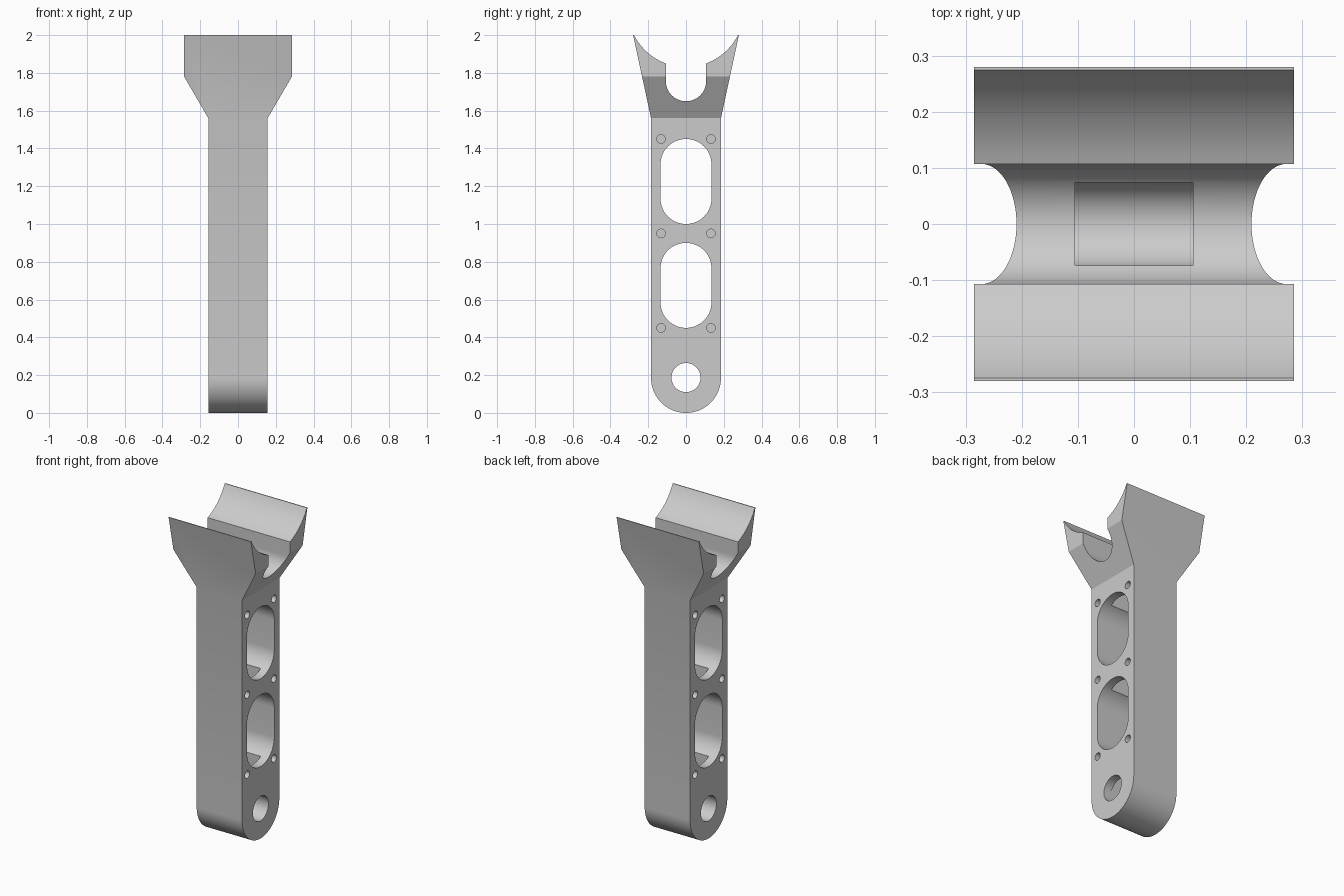
import bpy, bmesh
from math import sin, cos, pi, atan2, hypot, radians

cube = bpy.data.objects.get("Cube")
if cube:
    bpy.data.objects.remove(cube, do_unlink=True)

grey = bpy.data.materials.new("plain grey")
grey.use_nodes = True
colour = (0.6, 0.6, 0.6, 1)
grey.diffuse_color = colour
grey.node_tree.nodes["Principled BSDF"].inputs["Base Color"].default_value = colour


def arc(cy, cz, r, a0, a1, n=32):
    return [(cy + r * cos(a0 + (a1 - a0) * i / n), cz + r * sin(a0 + (a1 - a0) * i / n))
            for i in range(n + 1)]


def prism(name, outline, low, high, axis="x"):
    """Extrude a 2D outline along x (outline in y, z) or along y (outline in x, z)."""
    bm = bmesh.new()
    place = (lambda a, b, t: (t, a, b)) if axis == "x" else (lambda a, b, t: (a, t, b))
    face = bm.faces.new([bm.verts.new(place(a, b, low)) for a, b in outline])
    out = bmesh.ops.extrude_face_region(bm, geom=[face])
    moved = [v for v in out["geom"] if isinstance(v, bmesh.types.BMVert)]
    bmesh.ops.translate(bm, verts=moved, vec=place(0, 0, high - low))
    bmesh.ops.recalc_face_normals(bm, faces=bm.faces)
    mesh = bpy.data.meshes.new(name)
    bm.to_mesh(mesh)
    bm.free()
    mesh.materials.append(grey)
    obj = bpy.data.objects.new(name, mesh)
    bpy.context.collection.objects.link(obj)
    return obj


def box(w, z0, z1):
    return [(-w, z0), (w, z0), (w, z1), (-w, z1)]


def slot(z0, z1, r):
    return arc(0, z1 - r, r, 0, pi) + arc(0, z0 + r, r, pi, 2 * pi)


def circle(y, z, r, n=32):
    return arc(y, z, r, 0, 2 * pi, n)[:-1]


# Side outline: round foot, straight shank, flared fork with a saddle and U notch
half, top_y, notch, notch_z = 0.185, 0.28, 0.107, 1.757
saddle_z, saddle_r = 2.139, 0.308
tip = atan2(2 - saddle_z, 0.275)
lip = atan2(1.85 - saddle_z, notch)
outline = arc(0, half, half, pi, 2 * pi)
outline += [(half, 1.56), (top_y, 2)]
outline += arc(0, saddle_z, saddle_r, tip, lip, 16)
outline += arc(0, notch_z, notch, 0, -pi)
outline += arc(0, saddle_z, saddle_r, pi - lip, pi - tip, 16)
outline += [(-top_y, 2), (-half, 1.56)]
handle = prism("fork_handle", outline, -0.4, 0.4)

# Front outline trims the shank narrow and the head wide
right = [(0.157, -0.1), (0.157, 1.56), (0.285, 1.78), (0.285, 2.1)]
front = prism("front_outline_trim", right + [(-x, z) for x, z in reversed(right)], -0.5, 0.5, "y")

# Openings through the shank, and the inner channel down its length
cutters = [
    prism("upper_slot_cutter", slot(1.0, 1.45, 0.135), -0.5, 0.5),
    prism("lower_slot_cutter", slot(0.45, 0.9, 0.135), -0.5, 0.5),
    prism("pivot_hole_cutter", circle(0, 0.187, 0.077, 48), -0.5, 0.5),
    prism("inner_channel_cutter", box(0.105, 0.187, 1.8), -0.074, 0.074, "y"),
]

# Blind screw holes on both sides
for side in (-1, 1):
    for y in (-0.132, 0.132):
        for z in (0.45, 0.95, 1.45):
            low, high = sorted((side * 0.06, side * 0.2))
            cutters.append(prism("screw_hole_cutter", circle(y, z, 0.023, 20), low, high))


def cut(tool, operation):
    mod = handle.modifiers.new(tool.name, "BOOLEAN")
    mod.operation, mod.solver, mod.object = operation, "EXACT", tool
    tool.hide_render = True


cut(front, "INTERSECT")
for tool in cutters:
    cut(tool, "DIFFERENCE")

# Apply the cuts, then drop the helpers
bpy.context.view_layer.update()
graph = bpy.context.evaluated_depsgraph_get()
final = bpy.data.meshes.new_from_object(handle.evaluated_get(graph))
handle.modifiers.clear()
handle.data = final
for tool in [front] + cutters:
    bpy.data.objects.remove(tool, do_unlink=True)

bpy.ops.object.select_all(action="DESELECT")
handle.select_set(True)
bpy.context.view_layer.objects.active = handle
bpy.ops.object.shade_smooth_by_angle(angle=radians(20))
